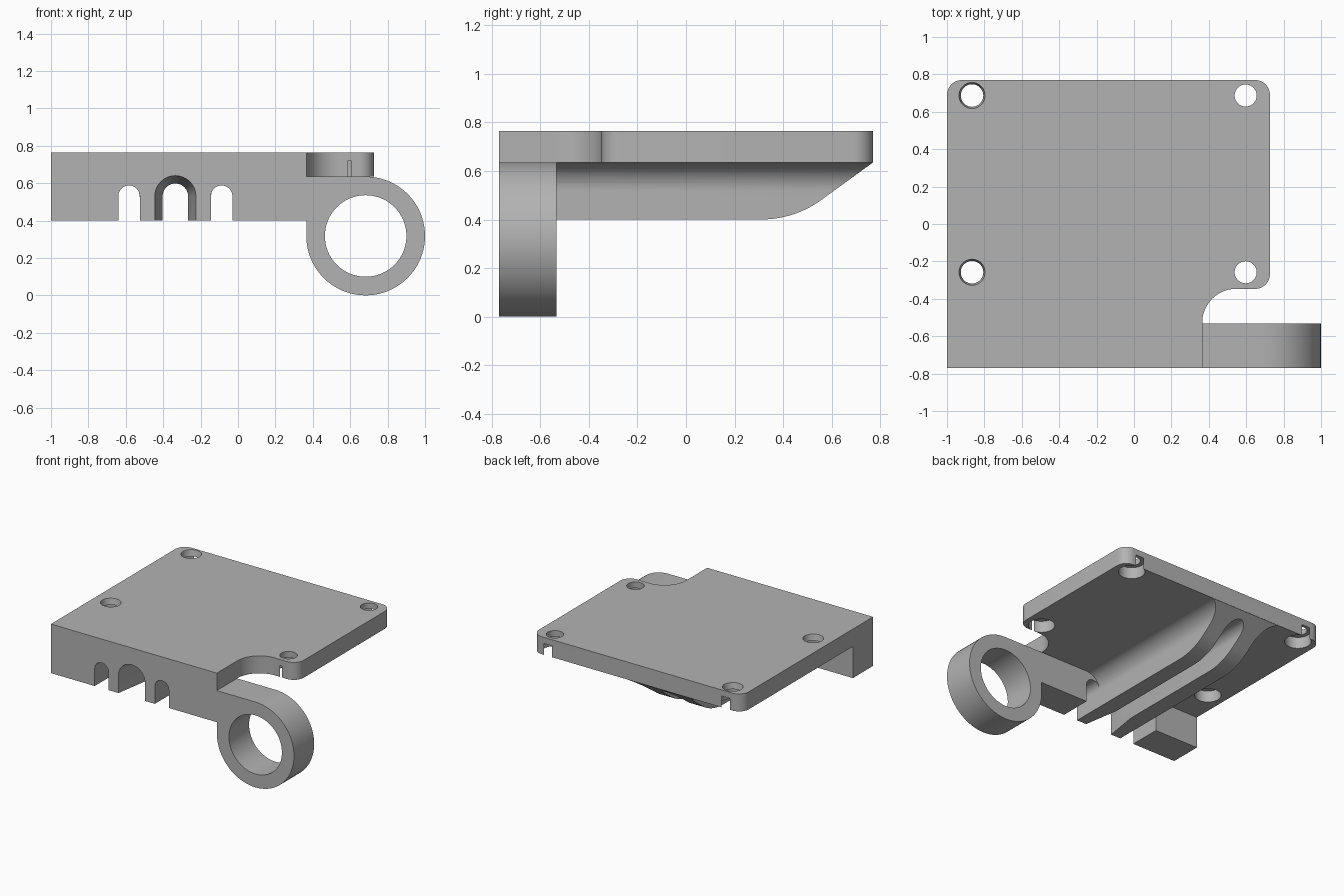
import bpy, bmesh
from math import sin, cos, radians, pi
from mathutils import Vector

cube = bpy.data.objects.get("Cube")
if cube:
    bpy.data.objects.remove(cube, do_unlink=True)

grey = bpy.data.materials.new("plain grey")
grey.use_nodes = True
COLOR = (0.45, 0.45, 0.45, 1)
grey.diffuse_color = COLOR
grey.node_tree.nodes["Principled BSDF"].inputs["Base Color"].default_value = COLOR

# Main levels
FRONT, BAR_BACK, BACK = -0.77, -0.533, 0.77
BOTTOM, UNDER, TOP = 0.4, 0.635, 0.765
LEFT, STEP, RIGHT = -1.0, 0.365, 0.727
MID = -0.335


def arc(cx, cy, r, start, end, n=12):
    """Points along a circular arc, angles in degrees."""
    angles = [radians(start + (end - start) * i / n) for i in range(n + 1)]
    return [(cx + r * cos(a), cy + r * sin(a)) for a in angles]


def prism(name, pts, axis, lo, hi, end_pts=None):
    """Extrude (or loft) a 2D profile along an axis."""
    place = {"x": lambda p, d: (d, p[0], p[1]),
             "y": lambda p, d: (p[0], d, p[1]),
             "z": lambda p, d: (p[0], p[1], d)}[axis]
    bm = bmesh.new()
    a = [bm.verts.new(place(p, lo)) for p in pts]
    b = [bm.verts.new(place(p, hi)) for p in (end_pts or pts)]
    bm.faces.new(a)
    bm.faces.new(b[::-1])
    for i in range(len(a)):
        j = (i + 1) % len(a)
        bm.faces.new((a[i], b[i], b[j], a[j]))
    bmesh.ops.recalc_face_normals(bm, faces=bm.faces)
    mesh = bpy.data.meshes.new(name)
    bm.to_mesh(mesh)
    bm.free()
    mesh.materials.append(grey)
    ob = bpy.data.objects.new(name, mesh)
    bpy.context.collection.objects.link(ob)
    return ob


def combine(body, other, operation):
    """Apply a boolean and discard the second object."""
    mod = body.modifiers.new("boolean", "BOOLEAN")
    mod.object, mod.operation, mod.solver = other, operation, "EXACT"
    bpy.context.view_layer.objects.active = body
    bpy.ops.object.modifier_apply(modifier=mod.name)
    bpy.data.objects.remove(other, do_unlink=True)


def circle(x, y, r, n=48):
    return arc(x, y, r, 0, 360 - 360 / n, n - 1)


def arch(x, r, z=0.53, floor=0.3):
    """Upside-down U profile."""
    return [(x + r, floor)] + arc(x, z, r, 0, 180, 24) + [(x - r, floor)]


# Plate with rounded corners and a concave front corner
c = 0.08
outline = [(LEFT, BAR_BACK), (STEP, BAR_BACK)]
outline += arc(STEP + 0.18, -0.527, 0.18, 180, 90)
outline += arc(RIGHT - c, -0.347 + c, c, -90, 0)
outline += arc(RIGHT - c, BACK - c, c, 0, 90)
outline += arc(LEFT + c, BACK - c, c, 90, 180)
body = prism("mounting_bracket", outline, "z", UNDER, TOP)

# Front bar and clamp ring in one profile
ring_x, ring_z, ring_r = 0.6825, 0.3175, 0.3175
profile = [(LEFT, TOP), (LEFT, BOTTOM), (STEP, BOTTOM)]
profile += arc(ring_x, ring_z, ring_r, 180, 450, 60)
profile += [(STEP, UNDER), (STEP, TOP)]
combine(body, prism("front_bar", profile, "y", FRONT, BAR_BACK), "UNION")
combine(body, prism("ring_bore", circle(ring_x, ring_z, 0.218, 64), "y", -1, 0), "DIFFERENCE")

# Guide rib with flared base, swept up at the back
half, flare = 0.19, 0.115
right_side = arc(MID + half + flare, UNDER - flare, flare, 180, 90)
left_side = [(2 * MID - x, z) for x, z in reversed(right_side)]
section = [(MID + half, BOTTOM)] + right_side
section += [(MID + half + flare, UNDER + 0.03), (MID - half - flare, UNDER + 0.03)]
section += left_side + [(MID - half, BOTTOM)]
rib = prism("guide_rib", section, "y", BAR_BACK, BACK - 0.001)
sweep = [(0.31, 0.3)] + arc(0.31, BOTTOM + 0.42, 0.42, -90, -52)
sweep += [(BACK, UNDER), (1, UNDER + 0.18), (1, 0.3)]
combine(rib, prism("sweep_cutter", sweep, "x", -1, 1), "DIFFERENCE")
combine(body, rib, "UNION")

# Cable groove, funnel mouth and the two side slots
combine(body, prism("groove", arch(MID, 0.068), "y", -0.6, 1), "DIFFERENCE")
combine(body, prism("funnel", arch(MID, 0.11), "y", FRONT - 0.001, -0.5, arch(MID, 0.067)), "DIFFERENCE")
for side in (-1, 1):
    slot = arch(MID + side * (half + 0.0575), 0.0575)
    combine(body, prism("side_slot", slot, "y", -1, BAR_BACK + 0.001), "DIFFERENCE")

# Screw holes with recesses below; left pair countersunk from the top
for x in (-0.866, 0.597):
    for y in (-0.258, 0.687):
        top_r = 0.07 if x < 0 else 0.059
        low_r = 0.056 if x < 0 else 0.059
        hole = prism("screw_hole", circle(x, y, low_r), "z", 0.7, TOP + 0.001, circle(x, y, top_r))
        combine(body, hole, "DIFFERENCE")
        combine(body, prism("recess", circle(x, y, 0.0895), "z", 0.6, 0.72), "DIFFERENCE")

# Smooth curved walls, crisp edges
bpy.ops.object.select_all(action="DESELECT")
body.select_set(True)
bpy.context.view_layer.objects.active = body
bpy.ops.object.shade_smooth_by_angle(angle=radians(30))
